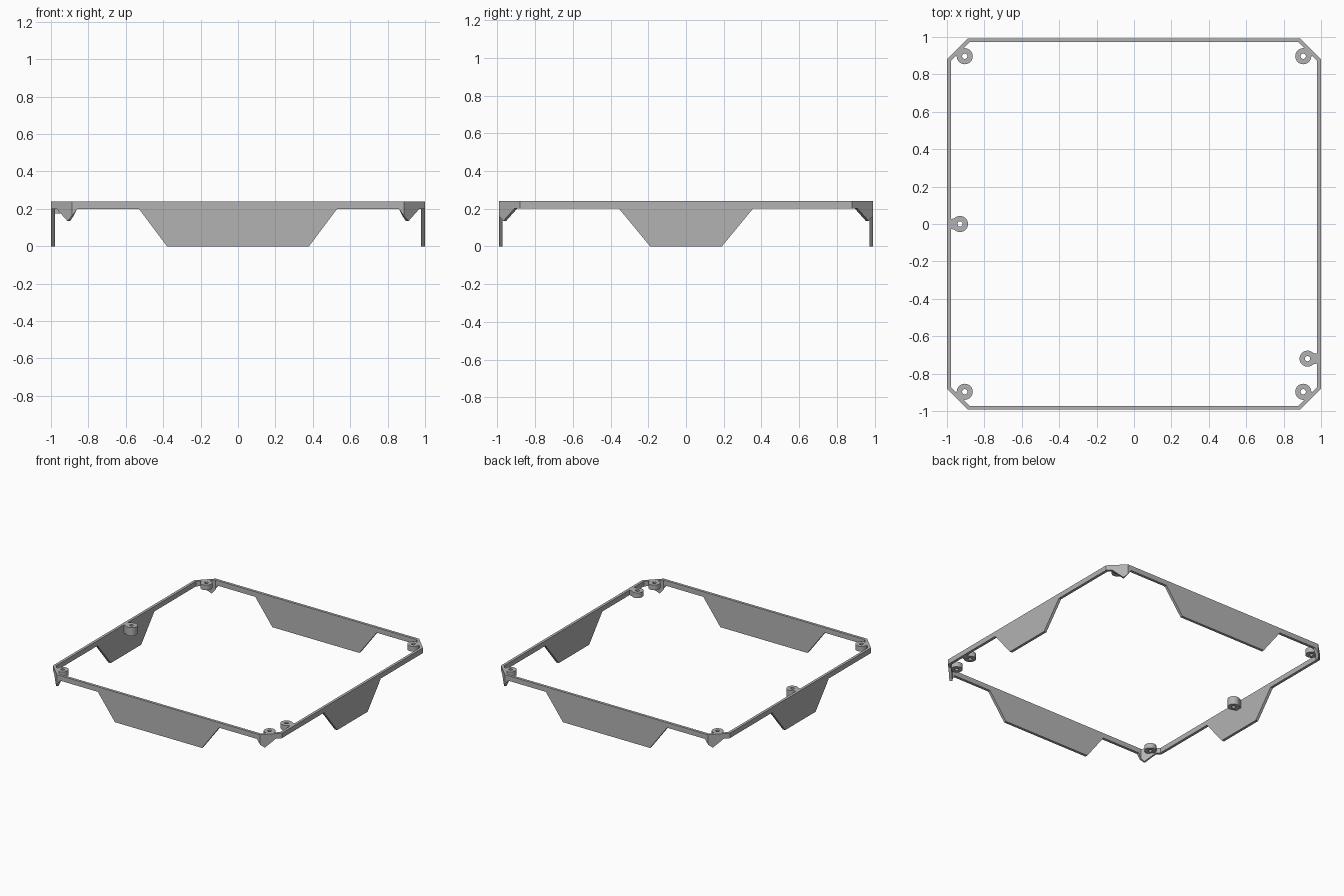
import bpy, bmesh
from math import sin, cos, pi, radians, tan
from mathutils import Matrix

cube = bpy.data.objects.get("Cube")
if cube:
    bpy.data.objects.remove(cube)

grey = bpy.data.materials.new("plain grey")
grey.use_nodes = True
colour = (0.45, 0.45, 0.45, 1)
grey.diffuse_color = colour
grey.node_tree.nodes["Principled BSDF"].inputs["Base Color"].default_value = colour

TOP, RIM = 0.24, 0.2          # top and underside of the rim
HX, HY = 1.0, 0.993           # half sizes
CUT, WALL = 0.112, 0.021      # corner chamfer and wall thickness


def finish(name, bm):
    bmesh.ops.recalc_face_normals(bm, faces=bm.faces)
    mesh = bpy.data.meshes.new(name)
    bm.to_mesh(mesh)
    bm.free()
    mesh.materials.append(grey)
    obj = bpy.data.objects.new(name, mesh)
    bpy.context.collection.objects.link(obj)
    return obj


def bridge(bm, rings):
    """Join closed loops of equal length, the last one back to the first."""
    n = len(rings[0])
    for a, b in zip(rings, rings[1:] + rings[:1]):
        for i in range(n):
            j = (i + 1) % n
            bm.faces.new((a[i], a[j], b[j], b[i]))


# Frame: one quarter outline of (outer x, outer y, inner x, inner y, bottom z)
def quarter():
    m = WALL * tan(pi / 8)
    d = WALL * cos(pi / 4)
    cx, cy = HX - CUT, HY - CUT
    pts = []
    for y, z in ((0.19, 0), (0.355, RIM)):           # side tab
        pts.append((HX, y, HX - WALL, y, z))
    pts.append((HX, cy, HX - WALL, cy - m, RIM))
    for x, z in ((0.97, RIM), (0.912, 0.135)):       # corner point on the chamfer
        y = HY + cx - x
        pts.append((x, y, x - d, y - d, z))
    pts.append((cx, HY, cx - m, HY - WALL, 0.162))
    for x, z in ((0.86, RIM), (0.53, RIM), (0.38, 0)):   # front or back tab
        pts.append((x, HY, x, HY - WALL, z))
    return pts


q = quarter()
outline = []
for sx, sy in ((1, 1), (-1, 1), (-1, -1), (1, -1)):
    part = [(sx * a, sy * b, sx * c, sy * d, z) for a, b, c, d, z in q]
    outline += part if sx * sy > 0 else part[::-1]

bm = bmesh.new()
bridge(bm, [
    [bm.verts.new((a, b, TOP)) for a, b, c, d, z in outline],
    [bm.verts.new((c, d, TOP)) for a, b, c, d, z in outline],
    [bm.verts.new((c, d, z)) for a, b, c, d, z in outline],
    [bm.verts.new((a, b, z)) for a, b, c, d, z in outline],
])
finish("frame_with_tabs", bm)


# Screw bosses: a ring with a short neck that reaches to the wall
def boss(name, x, y, angle, reach, bottom, radius=0.043, hole=0.014, n=32):
    bm = bmesh.new()
    outer, inner = [], []
    for i in range(n):
        a = 2 * pi * i / n
        neck = cos(a) > 0.75
        outer.append((reach if neck else radius * cos(a), radius * sin(a)))
        inner.append((hole * cos(a), hole * sin(a)))
    bridge(bm, [[bm.verts.new((u, v, z)) for u, v in loop]
                for loop, z in ((outer, TOP), (inner, TOP),
                                (inner, bottom), (outer, bottom))])
    bm.transform(Matrix.Translation((x, y, 0)) @ Matrix.Rotation(angle, 4, "Z"))
    obj = finish(name, bm)
    bpy.ops.object.select_all(action="DESELECT")
    obj.select_set(True)
    bpy.context.view_layer.objects.active = obj
    bpy.ops.object.shade_smooth_by_angle(angle=radians(30))


for name, sx, sy, deg in (("back_left", 1, 1, 45), ("back_right", -1, 1, 135),
                          ("front_right", -1, -1, 225), ("front_left", 1, -1, 315)):
    boss(name + "_corner_boss", sx * 0.905, sy * 0.897, radians(deg), 0.045, RIM)
boss("right_side_boss", -0.93, 0, pi, 0.06, 0.175)
boss("left_side_boss", 0.928, -0.72, 0, 0.06, RIM)
